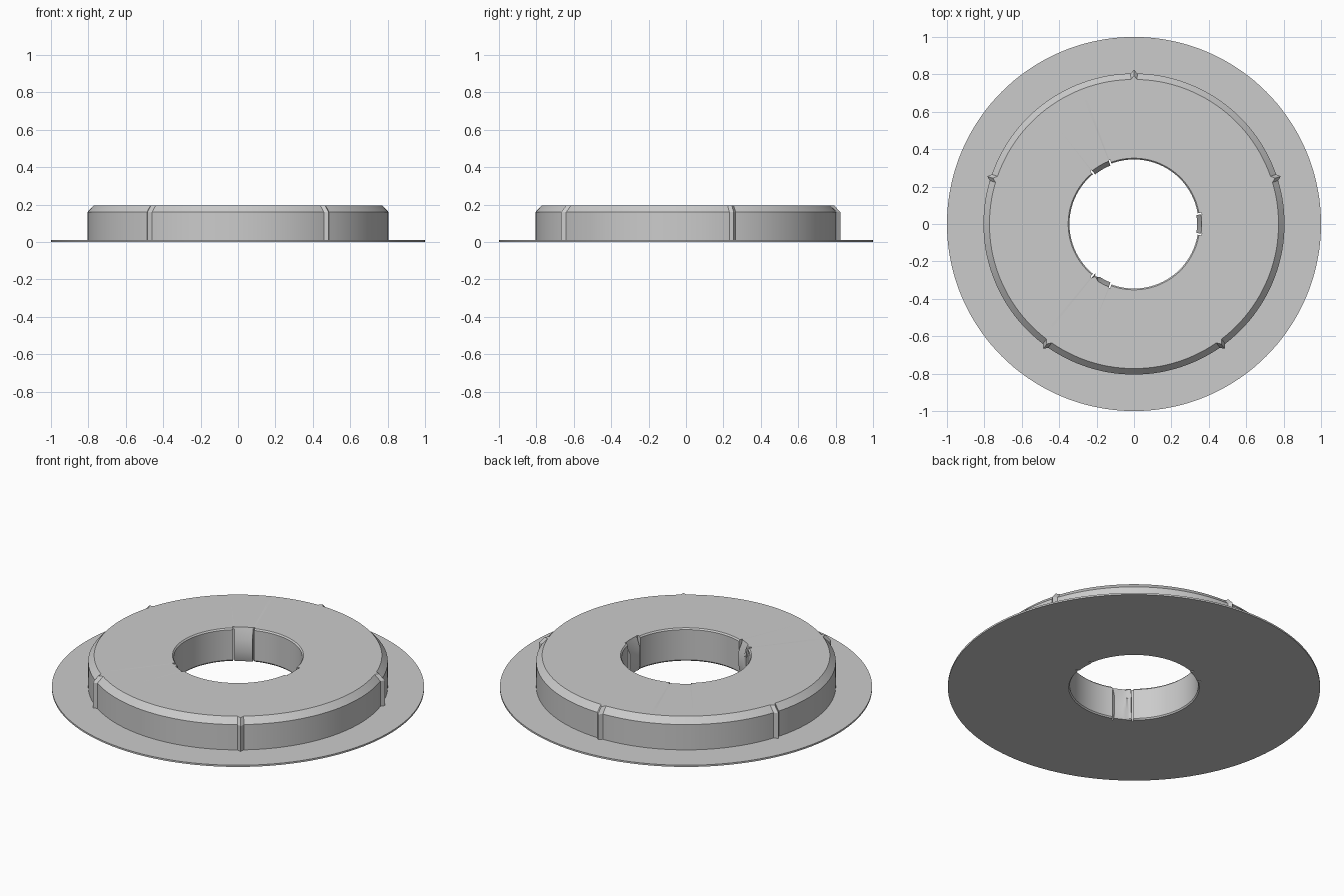
import bpy
import bmesh
from math import cos, sin, pi, radians

if "Cube" in bpy.data.objects:
    bpy.data.objects.remove(bpy.data.objects["Cube"], do_unlink=True)

# Single matte grey
grey = bpy.data.materials.new("matte_grey")
grey.use_nodes = True
colour = (0.6, 0.6, 0.6, 1)
grey.diffuse_color = colour
grey.node_tree.nodes["Principled BSDF"].inputs["Base Color"].default_value = colour

SLOT_R = 0.366          # depth of the slots beside each spring tab
RIB_H = 0.02            # height of the outer grip ribs
STEPS = 144

# Cross-section around the ring: height, radius, radius on a tab (None = outer side)
section = [
    (0.0, 1.0, None), (0.01, 1.0, None),
    (0.01, 0.805, None), (0.16, 0.805, None), (0.195, 0.773, None),
    (0.195, 0.352, 0.362), (0.187, 0.345, 0.36), (0.13, 0.345, 0.337),
    (0.06, 0.345, 0.337), (0.008, 0.345, 0.342), (0.0, 0.351, 0.346),
]

# Columns around the circle: angle, rib height, zone of the bore
ribs = [radians(18 + 72 * i) for i in range(5)]
tabs = [radians(120 * i) for i in range(3)]


def near(angle, centres, reach):
    return any(abs((angle - c + pi) % (2 * pi) - pi) < reach for c in centres)


columns = []
for i in range(STEPS):
    a = 2 * pi * i / STEPS
    if near(a, ribs, 0.023):
        continue
    if near(a, tabs, 0.142):
        columns.append((a, 0, "tab"))
    elif not near(a, tabs, 0.168):
        columns.append((a, 0, "bore"))
for c in ribs:
    columns += [(c - 0.022, 0, "bore"), (c, RIB_H, "bore"), (c + 0.022, 0, "bore")]
columns = [(a % (2 * pi), rib, zone, 0) for a, rib, zone in columns]
for c in tabs:
    for side in (-1, 1):
        # Paired columns at one angle make the straight slot walls
        for offset, zones in ((0.142, ("tab", "slot")), (0.167, ("slot", "bore"))):
            for n, zone in enumerate(zones):
                columns.append(((c + side * offset) % (2 * pi), 0, zone, side * n))
columns.sort(key=lambda col: (round(col[0], 5), col[3]))

# Sweep the section through the columns
bm = bmesh.new()
grid = []
for a, rib, zone, _ in columns:
    line = []
    for z, r, tab_r in section:
        if tab_r is None:
            r += rib if r < 0.9 else 0
        elif zone == "tab":
            r = tab_r
        elif zone == "slot":
            r = SLOT_R
        line.append(bm.verts.new((r * cos(a), r * sin(a), z)))
    grid.append(line)
for i, line in enumerate(grid):
    following = grid[(i + 1) % len(grid)]
    for j in range(len(section)):
        k = (j + 1) % len(section)
        bm.faces.new((line[j], following[j], following[k], line[k]))
bmesh.ops.remove_doubles(bm, verts=bm.verts, dist=0.00001)
bmesh.ops.recalc_face_normals(bm, faces=bm.faces)

mesh = bpy.data.meshes.new("flanged_ring")
bm.to_mesh(mesh)
bm.free()
mesh.materials.append(grey)
ring = bpy.data.objects.new("flanged_ring", mesh)
bpy.context.collection.objects.link(ring)

# Smooth round walls, crisp edges
bpy.ops.object.select_all(action="DESELECT")
ring.select_set(True)
bpy.context.view_layer.objects.active = ring
bpy.ops.object.shade_smooth_by_angle(angle=radians(25))
